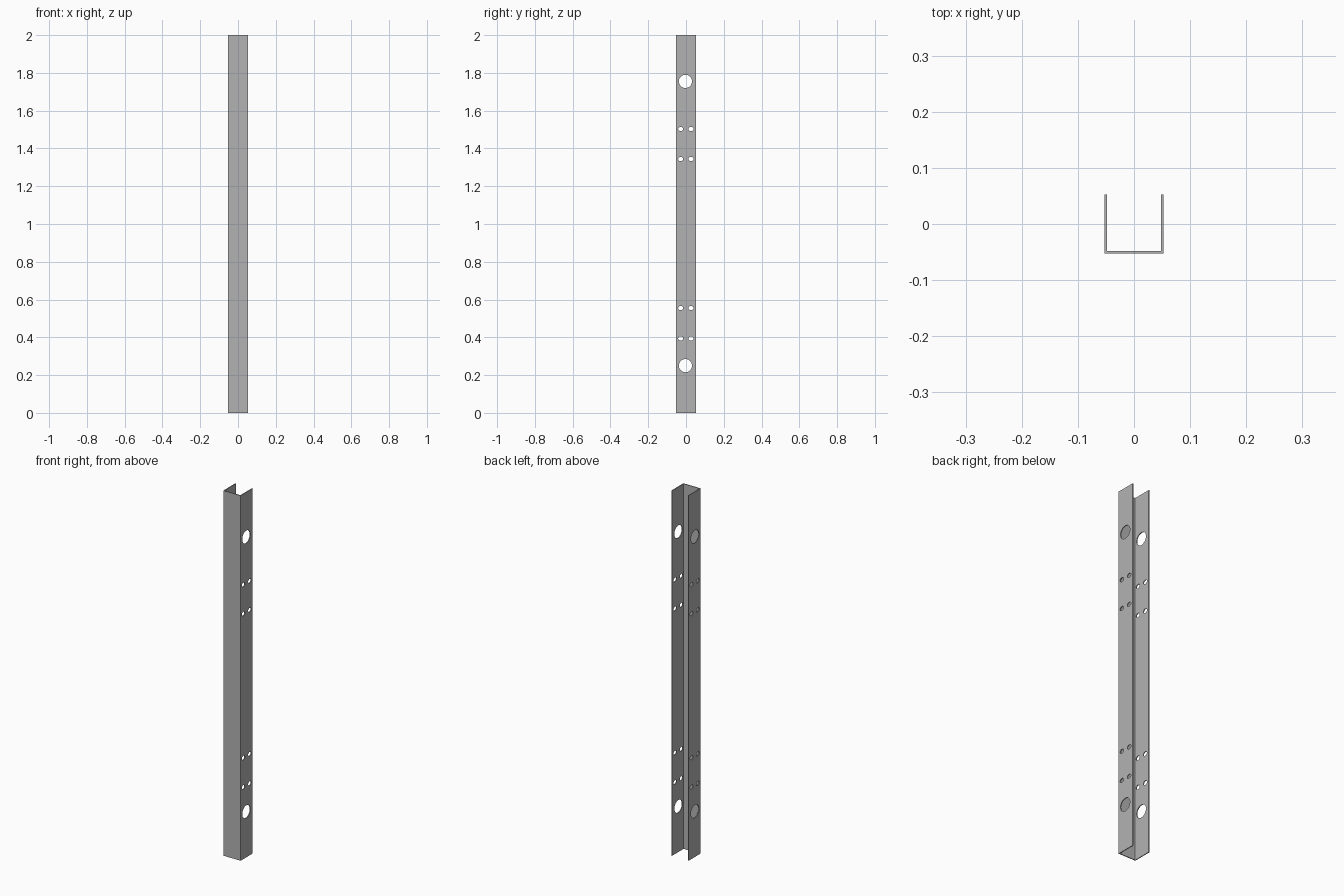
import bpy
import bmesh
from math import pi
from mathutils import Matrix

cube = bpy.data.objects.get("Cube")
if cube:
    bpy.data.objects.remove(cube, do_unlink=True)

HALF = 0.0525      # half of the channel's width and depth
WALL = 0.0045      # sheet thickness
HEIGHT = 2.0

steel = bpy.data.materials.new("grey_steel")
steel.use_nodes = True
steel.diffuse_color = (0.45, 0.45, 0.45, 1)
steel.node_tree.nodes["Principled BSDF"].inputs["Base Color"].default_value = steel.diffuse_color


def make_object(name, bm):
    bmesh.ops.recalc_face_normals(bm, faces=bm.faces)
    mesh = bpy.data.meshes.new(name)
    bm.to_mesh(mesh)
    bm.free()
    mesh.materials.append(steel)
    obj = bpy.data.objects.new(name, mesh)
    bpy.context.collection.objects.link(obj)
    return obj


def add_drill(bm, y, z, width, height, sides):
    """Cylinder through both flanges, along x."""
    place = (Matrix.Translation((0, y, z))
             @ Matrix.Diagonal((1, width, height, 1))
             @ Matrix.Rotation(pi / 2, 4, 'Y'))
    bmesh.ops.create_cone(bm, cap_ends=True, segments=sides, radius1=1,
                          radius2=1, depth=4 * HALF, matrix=place)


# U-shaped channel, open at the back
inner = HALF - WALL
profile = [(-HALF, HALF), (-HALF, -HALF), (HALF, -HALF), (HALF, HALF),
           (inner, HALF), (inner, -inner), (-inner, -inner), (-inner, HALF)]
bm = bmesh.new()
base = bm.faces.new([bm.verts.new((x, y, 0)) for x, y in profile])
top = bmesh.ops.extrude_face_region(bm, geom=[base], use_keep_orig=True)
bmesh.ops.translate(bm, vec=(0, 0, HEIGHT),
                    verts=[v for v in top["geom"] if isinstance(v, bmesh.types.BMVert)])
channel = make_object("channel_post", bm)

# Large access holes and pairs of bolt holes
bm = bmesh.new()
for z in (0.25, 1.755):
    add_drill(bm, -0.003, z, 0.035, 0.035, 32)
for z in (0.394, 0.555, 1.344, 1.503):
    for y in (-0.028, 0.026):
        add_drill(bm, y, z, 0.0135, 0.0115, 16)
drills = make_object("hole_cutter", bm)
drills.hide_render = True

cut = channel.modifiers.new("holes", 'BOOLEAN')
cut.operation = 'DIFFERENCE'
cut.solver = 'EXACT'
cut.object = drills

# Bake the holes and drop the cutter
graph = bpy.context.evaluated_depsgraph_get()
finished = bpy.data.meshes.new_from_object(channel.evaluated_get(graph))
channel.modifiers.clear()
channel.data = finished
bpy.data.objects.remove(drills, do_unlink=True)
